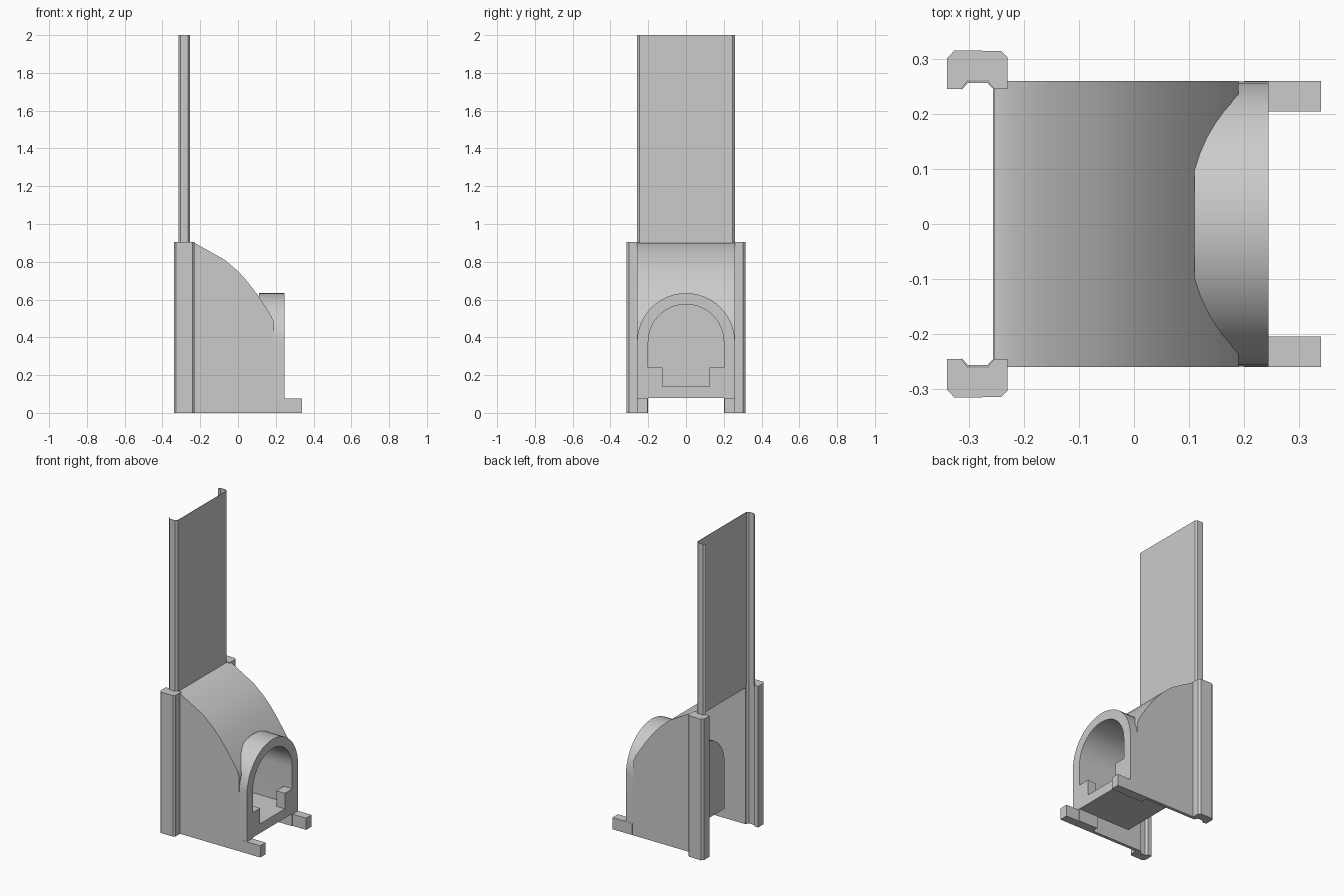
import bpy, bmesh
from math import pi, sin, cos, radians

cube = bpy.data.objects.get("Cube")
if cube:
    bpy.data.objects.remove(cube, do_unlink=True)

grey = bpy.data.materials.new("plain_grey")
grey.use_nodes = True
GREY = (0.6, 0.6, 0.6, 1)
grey.diffuse_color = GREY
grey.node_tree.nodes["Principled BSDF"].inputs["Base Color"].default_value = GREY


def prism(name, profile, axis, lo, hi, closed=True):
    """Extrude a 2D profile along an axis; the profile uses the other two axes in order."""
    def place(p, d):
        v = list(p)
        v.insert("xyz".index(axis), d)
        return v
    bm = bmesh.new()
    rings = [[bm.verts.new(place(p, d)) for p in profile] for d in (lo, hi)]
    n = len(profile)
    for i in range(n if closed else n - 1):
        j = (i + 1) % n
        bm.faces.new((rings[0][i], rings[0][j], rings[1][j], rings[1][i]))
    if closed:
        bm.faces.new(rings[0])
        bm.faces.new(rings[1])
    bmesh.ops.recalc_face_normals(bm, faces=bm.faces)
    mesh = bpy.data.meshes.new(name)
    bm.to_mesh(mesh)
    bm.free()
    mesh.materials.append(grey)
    ob = bpy.data.objects.new(name, mesh)
    bpy.context.collection.objects.link(ob)
    return ob


def box(name, x0, x1, y0, y1, z0, z1):
    return prism(name, [(x0, y0), (x1, y0), (x1, y1), (x0, y1)], "z", z0, z1)


def select(ob):
    bpy.ops.object.select_all(action="DESELECT")
    ob.select_set(True)
    bpy.context.view_layer.objects.active = ob


def cut(ob, *cutters):
    select(ob)
    for c in cutters:
        mod = ob.modifiers.new("cut", "BOOLEAN")
        mod.operation = "DIFFERENCE"
        mod.solver = "EXACT"
        mod.object = c
        bpy.ops.object.modifier_apply(modifier=mod.name)


def smooth(ob):
    select(ob)
    bpy.ops.object.shade_smooth_by_angle(angle=radians(30))


def arch_profile(r, bottom, centre=0.375, steps=24):
    arc = [(r * cos(pi * i / steps), centre + r * sin(pi * i / steps))
           for i in range(steps + 1)]
    return [(r, bottom)] + arc + [(-r, bottom)]


# Curved roof line, shared by the housing and its hollow
slope = [(-0.23, 0.9), (-0.15, 0.855), (-0.07, 0.81), (0, 0.75), (0.05, 0.695),
         (0.1, 0.63), (0.15, 0.555), (0.175, 0.515), (0.19, 0.48)]
housing = prism("housing", [(-0.255, 0), (-0.255, 0.9)] + slope + [(0.19, 0)],
                "y", -0.26, 0.26)
inner = [(x - 0.02, z - 0.025) for x, z in slope]
hollow = prism("hollow_cutter", [(-0.6, -0.1), (-0.6, inner[0][1])] + inner + [(0.17, -0.1)],
               "y", -0.24, 0.24)
slot = box("slot_cutter", -0.6, 0.6, -0.2, 0.2, -0.2, 0.08)
cavity = prism("cavity_cutter", arch_profile(0.2, 0.14), "x", -0.12, 0.6)

# Arched entrance and the closed pocket behind it
entrance = prism("arched_entrance", arch_profile(0.259, 0), "x", 0.11, 0.245)
pocket = prism("entrance_pocket", arch_profile(0.206, 0.08), "x", -0.13, 0.24)

cut(housing, hollow, slot, cavity)
cut(entrance, slot, cavity)
cut(pocket, cavity)
for ob in (housing, entrance, pocket):
    smooth(ob)
for c in (hollow, slot, cavity):
    bpy.data.objects.remove(c, do_unlink=True)

# Parts repeated on both sides
rail = [(-0.34, 0.246), (-0.314, 0.246), (-0.303, 0.261), (-0.266, 0.261),
        (-0.255, 0.246), (-0.23, 0.246), (-0.23, 0.303), (-0.242, 0.315),
        (-0.327, 0.316), (-0.34, 0.302)]
for side, s in (("left", 1), ("right", -1)):
    prism(side + "_rail", [(x, s * y) for x, y in rail], "z", 0, 0.905)
    ys = sorted((s * 0.205, s * 0.26))
    box(side + "_foot", 0.2, 0.34, ys[0], ys[1], 0, 0.075)
    ys = sorted((s * 0.125, s * 0.203))
    box(side + "_ledge", 0.185, 0.2449, ys[0], ys[1], 0.13, 0.24)

# Thin sliding panel with folded edges
fold = [(-0.314, 0.246), (-0.303, 0.258), (-0.266, 0.258), (-0.255, 0.246)]
sheet = fold + [(x, -y) for x, y in reversed(fold)]
panel = prism("sliding_panel", sheet, "z", 0.9, 2.0, closed=False)
thick = panel.modifiers.new("thickness", "SOLIDIFY")
thick.thickness = 0.003
thick.offset = 0
